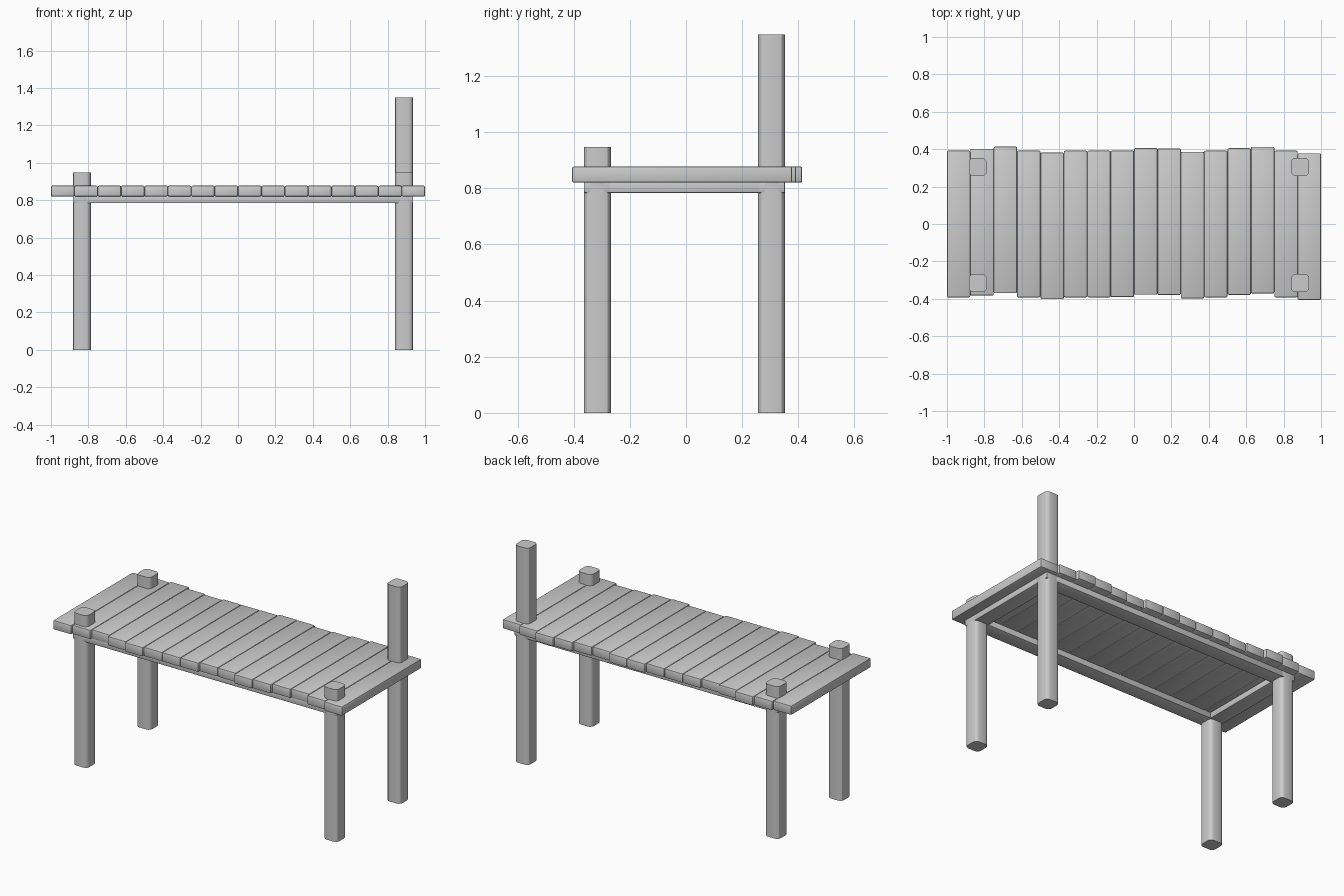
import bpy, bmesh

if "Cube" in bpy.data.objects:
    bpy.data.objects.remove(bpy.data.objects["Cube"])


def box(name, x, y, z, bevel, segments=2, vertical_only=False):
    """Bevelled box from (min, max) ranges on each axis."""
    bm = bmesh.new()
    bmesh.ops.create_cube(bm, size=1)
    for v in bm.verts:
        v.co = [r[0] if c < 0 else r[1] for c, r in zip(v.co, (x, y, z))]
    edges = bm.edges[:]
    if vertical_only:
        edges = [e for e in edges if abs(e.verts[0].co.z - e.verts[1].co.z) > 0.1]
    bmesh.ops.bevel(bm, geom=edges, offset=bevel, segments=segments,
                    profile=0.5, affect='EDGES')
    mesh = bpy.data.meshes.new(name)
    bm.to_mesh(mesh)
    bm.free()
    ob = bpy.data.objects.new(name, mesh)
    bpy.context.collection.objects.link(ob)
    bpy.ops.object.select_all(action='DESELECT')
    ob.select_set(True)
    bpy.context.view_layer.objects.active = ob
    bpy.ops.object.shade_smooth_by_angle()
    return ob


HALF = 0.048
XL, XR, YF, YB = -0.835, 0.888, -0.316, 0.305


def around(c):
    return (c - HALF, c + HALF)


# Posts: three short, one tall at the back right
for name, x, y, top in (("front_left_post", XL, YF, 0.948),
                        ("front_right_post", XR, YF, 0.948),
                        ("back_left_post", XL, YB, 0.948),
                        ("back_right_tall_post", XR, YB, 1.349)):
    box(name, around(x), around(y), (0, top), 0.024, 3, True)

# Support frame under the deck
BEAM_Z = (0.784, 0.826)
for name, y in (("front_beam", YF), ("back_beam", YB)):
    box(name, (XL - HALF, XR + HALF), around(y), BEAM_Z, 0.005)
for name, x in (("left_beam", XL), ("right_beam", XR)):
    box(name, around(x), (YF - HALF, YB + HALF), BEAM_Z, 0.005)

# Deck planks, each shifted slightly front to back
shifts = [0, 0.01, 0.022, 0, -0.01, 0, 0, 0.001,
          0.014, 0.012, -0.006, 0, 0.013, 0.021, 0, -0.014]
for i, s in enumerate(shifts):
    x = -1 + i * 0.125
    box(f"plank_{i + 1}", (x, x + 0.125), (s - 0.392, s + 0.392), (0.82, 0.878), 0.007)
